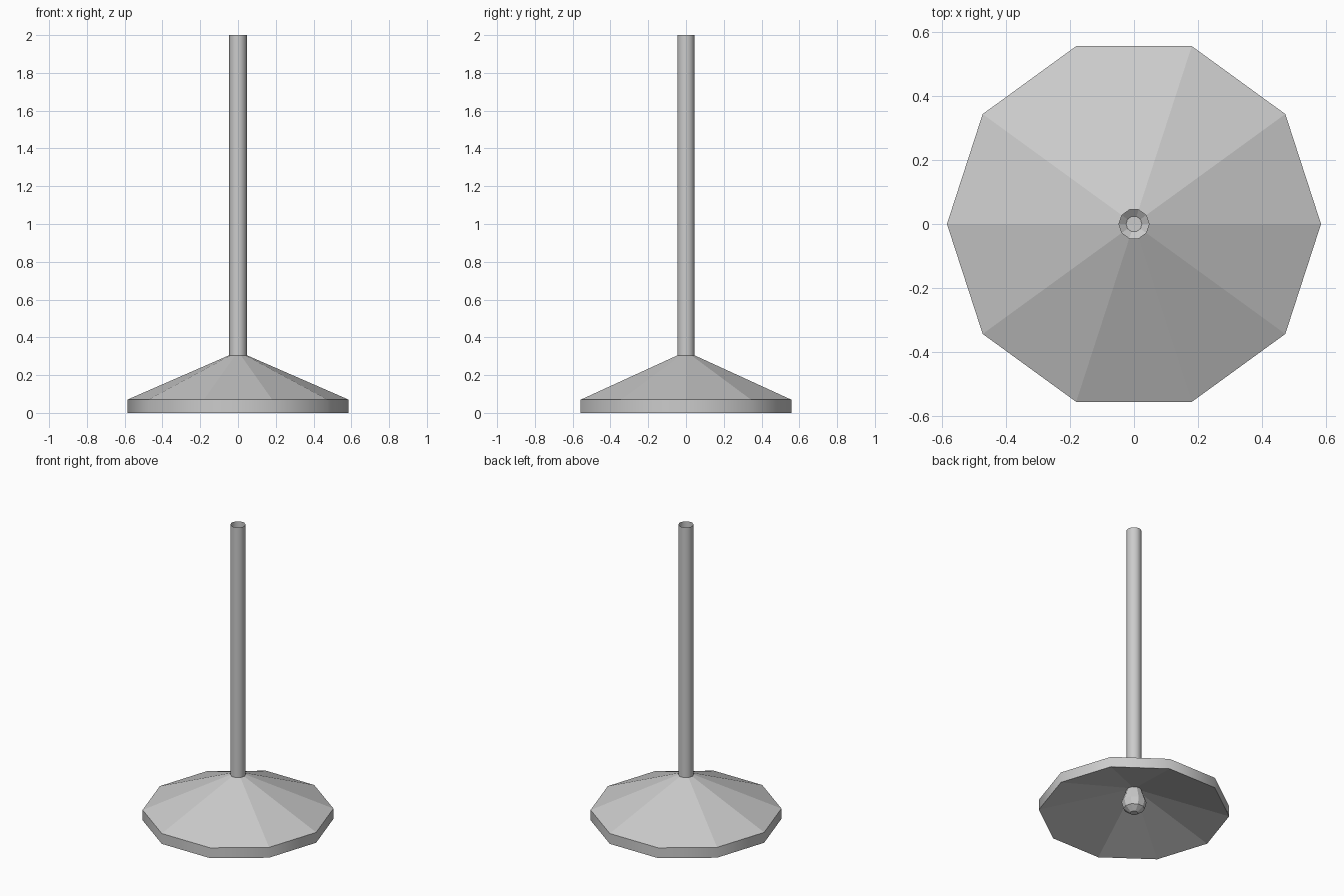
import bpy, bmesh, math

if "Cube" in bpy.data.objects:
    bpy.data.objects.remove(bpy.data.objects["Cube"])

SIDES = 10


def lathe(name, profile, smooth_strips=(), cap_end=False):
    """Spin a (radius, z) profile into an open shell; listed strips shade smooth."""
    bm = bmesh.new()
    rings = [[bm.verts.new((r * math.cos(math.tau * i / SIDES),
                            r * math.sin(math.tau * i / SIDES), z))
              for i in range(SIDES)] for r, z in profile]
    for k, (a, b) in enumerate(zip(rings, rings[1:])):
        for i in range(SIDES):
            j = (i + 1) % SIDES
            bm.faces.new((a[i], b[i], b[j], a[j])).smooth = k in smooth_strips
    if cap_end:
        bm.faces.new(rings[-1][::-1])
    mesh = bpy.data.meshes.new(name)
    bm.to_mesh(mesh)
    bm.free()
    obj = bpy.data.objects.new(name, mesh)
    bpy.context.collection.objects.link(obj)
    return obj


# Hanging tube, open at the top
lathe("hanging_tube", [(0.047, 2.0), (0.047, 0.305)], smooth_strips=(0,))

# Conical shade: outer slope, smooth rim, shallower underside up to the bulb
lathe("lamp_shade", [(0.047, 0.305), (0.586, 0.07), (0.586, 0.0),
                     (0.047, 0.16)], smooth_strips=(1,))

# Bulb hanging inside the shade
lathe("bulb", [(0.047, 0.16), (0.077, 0.075), (0.065, 0.03), (0.025, 0.0)],
      cap_end=True)
